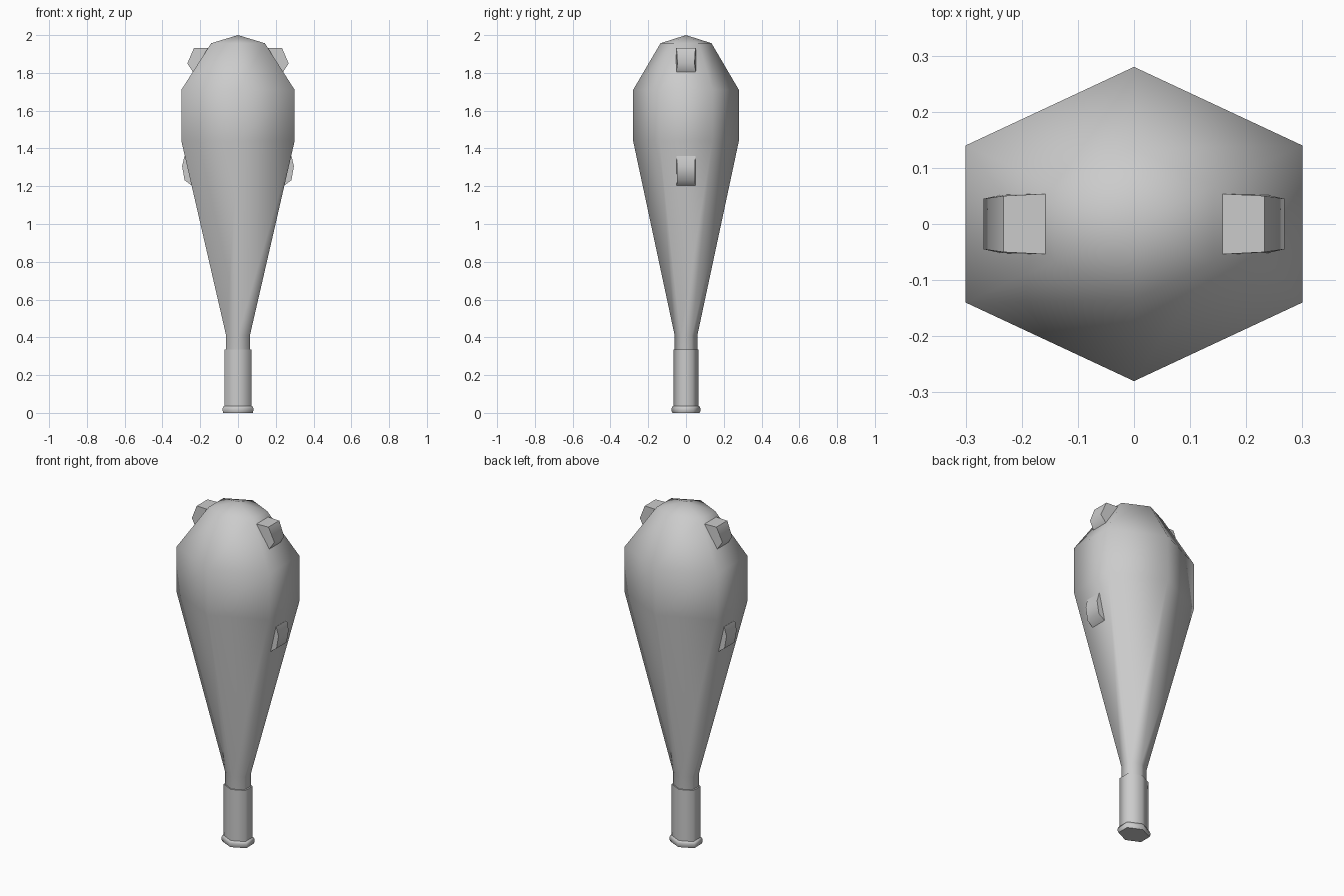
import bpy, bmesh, math

if "Cube" in bpy.data.objects:
    bpy.data.objects.remove(bpy.data.objects["Cube"])


def finish(name, bm, angle):
    bmesh.ops.recalc_face_normals(bm, faces=bm.faces)
    mesh = bpy.data.meshes.new(name)
    bm.to_mesh(mesh)
    bm.free()
    ob = bpy.data.objects.new(name, mesh)
    bpy.context.collection.objects.link(ob)
    bpy.ops.object.select_all(action='DESELECT')
    bpy.context.view_layer.objects.active = ob
    ob.select_set(True)
    bpy.ops.object.shade_smooth_by_angle(angle=math.radians(angle))
    return ob


def hex_loft(name, profile, tip=None, angle=70):
    """Stack six-sided rings given as (half x, half y, z); optional pointed top."""
    bm = bmesh.new()
    rings = []
    for hx, hy, z in profile:
        ring = []
        for i in range(6):
            a = math.radians(90 + 60 * i)
            ring.append(bm.verts.new((hx * math.cos(a) / math.cos(math.pi / 6),
                                      hy * math.sin(a), z)))
        rings.append(ring)
    for lo, hi in zip(rings, rings[1:]):
        for i in range(6):
            j = (i + 1) % 6
            bm.faces.new((lo[i], lo[j], hi[j], hi[i]))
    bm.faces.new(rings[0][::-1])
    if tip is None:
        bm.faces.new(rings[-1])
    else:
        top = bm.verts.new((0, 0, tip))
        for i in range(6):
            bm.faces.new((rings[-1][i], rings[-1][(i + 1) % 6], top))
    return finish(name, bm, angle)


def studs(name, outline):
    """Side outline of (x, half y, z) given width in y, mirrored to both sides."""
    bm = bmesh.new()
    for sx in (1, -1):
        front = [bm.verts.new((sx * x, -w, z)) for x, w, z in outline]
        back = [bm.verts.new((sx * x, w, z)) for x, w, z in outline]
        bm.faces.new(front)
        bm.faces.new(back[::-1])
        n = len(outline)
        for i in range(n):
            j = (i + 1) % n
            bm.faces.new((front[i], back[i], back[j], front[j]))
    return finish(name, bm, 60)


# Club body: neck, flaring shaft, thick head and shallow pointed crown
hex_loft("club_body", [(0.063, 0.06, 0.03), (0.063, 0.06, 0.41),
                       (0.30, 0.28, 1.44), (0.30, 0.28, 1.71),
                       (0.142, 0.135, 1.957)], tip=2.0)

# Grip wrap and pommel
hex_loft("grip", [(0.071, 0.067, 0.025), (0.071, 0.067, 0.336)])
hex_loft("pommel", [(0.078, 0.072, 0.0), (0.081, 0.076, 0.01),
                    (0.081, 0.076, 0.025), (0.076, 0.071, 0.036)])

# Blunt studs on both sides
studs("upper_studs", [(0.155, 0.054, 1.932), (0.233, 0.050, 1.932),
                      (0.268, 0.045, 1.85), (0.237, 0.052, 1.802),
                      (0.19, 0.054, 1.82)])
studs("lower_studs", [(0.27, 0.050, 1.36), (0.283, 0.050, 1.36),
                      (0.296, 0.047, 1.307), (0.283, 0.047, 1.232),
                      (0.243, 0.050, 1.202), (0.22, 0.050, 1.22)])
